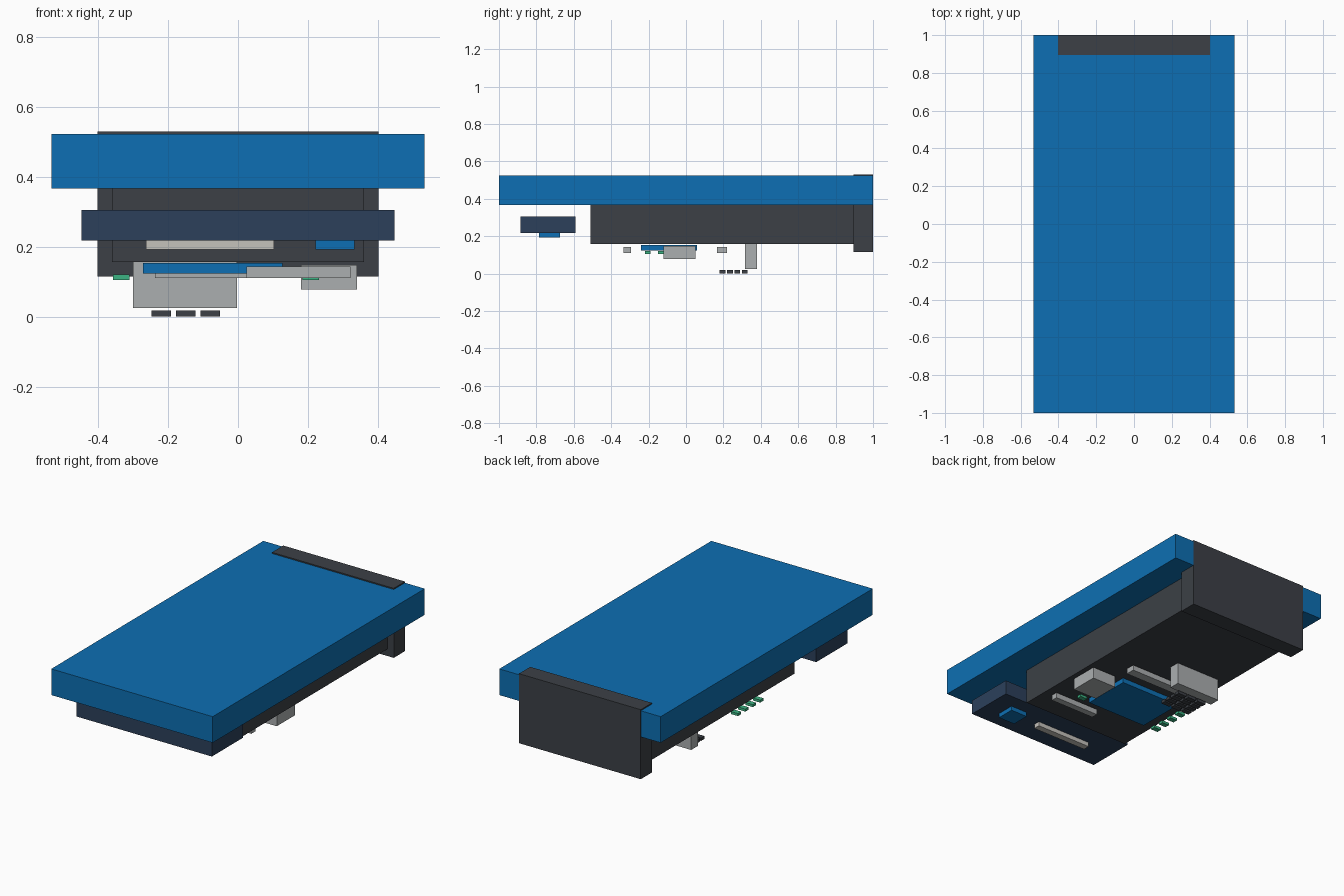
import bpy

cube = bpy.data.objects.get("Cube")
if cube:
    bpy.data.objects.remove(cube, do_unlink=True)


def material(name, rgb):
    mat = bpy.data.materials.new(name)
    mat.use_nodes = True
    mat.diffuse_color = (*rgb, 1)
    bsdf = next(n for n in mat.node_tree.nodes if n.type == "BSDF_PRINCIPLED")
    bsdf.inputs["Base Color"].default_value = (*rgb, 1)
    return mat


blue = material("board_blue", (0.004, 0.159, 0.451))
navy = material("navy", (0.025, 0.051, 0.105))
dark = material("charcoal", (0.045, 0.051, 0.061))
gray = material("metal_gray", (0.41, 0.43, 0.434))
cream = material("warm_white", (0.558, 0.539, 0.50))
green = material("light_green", (0.045, 0.456, 0.227))


def box(name, mat, xs, ys, zs):
    """Axis-aligned box given by its extents along each axis."""
    spans = (xs, ys, zs)
    bpy.ops.mesh.primitive_cube_add(size=1, location=[(a + b) / 2 for a, b in spans])
    obj = bpy.context.object
    obj.name = name
    obj.scale = [b - a for a, b in spans]
    bpy.ops.object.transform_apply(location=False, rotation=False, scale=True)
    obj.data.materials.append(mat)
    return obj


# Main slab, lower body and end connector
box("main_slab", blue, (-0.533, 0.533), (-1, 1), (0.367, 0.523))
box("lower_body", dark, (-0.36, 0.36), (-0.51, 0.897), (0.157, 0.367))
box("end_connector", dark, (-0.402, 0.402), (0.895, 1.001), (0.115, 0.53))

# Small secondary board with its parts
box("small_board", navy, (-0.447, 0.447), (-0.885, -0.59), (0.218, 0.305))
box("small_board_connector", cream, (-0.263, 0.103), (-0.75, -0.71), (0.192, 0.218))
box("small_board_chip", blue, (0.222, 0.333), (-0.785, -0.675), (0.192, 0.218))

# Parts under the body
box("main_chip", blue, (-0.272, 0.128), (-0.24, 0.058), (0.124, 0.153))
box("tall_socket", gray, (-0.30, -0.003), (0.315, 0.38), (0.025, 0.157))
box("side_socket", gray, (0.18, 0.34), (-0.12, 0.05), (0.078, 0.148))
box("front_strip", gray, (0.025, 0.322), (-0.335, -0.295), (0.11, 0.143))
box("rear_strip", gray, (-0.238, 0.19), (0.165, 0.22), (0.11, 0.143))

# Indicator lights: a row along the right edge and one single light
for i in range(4):
    y = -0.205 + 0.07 * i
    box(f"row_light_{i + 1}", green, (-0.357, -0.31), (y - 0.015, y + 0.015), (0.105, 0.12))
box("single_light", green, (0.185, 0.232), (-0.22, -0.19), (0.105, 0.12))

# Grid of contact pads
for col in range(3):
    for row in range(4):
        x = -0.219 + 0.07 * col
        y = 0.195 + 0.04 * row
        box(f"contact_pad_{col + 1}_{row + 1}", dark,
            (x - 0.028, x + 0.028), (y - 0.015, y + 0.015), (0, 0.018))
